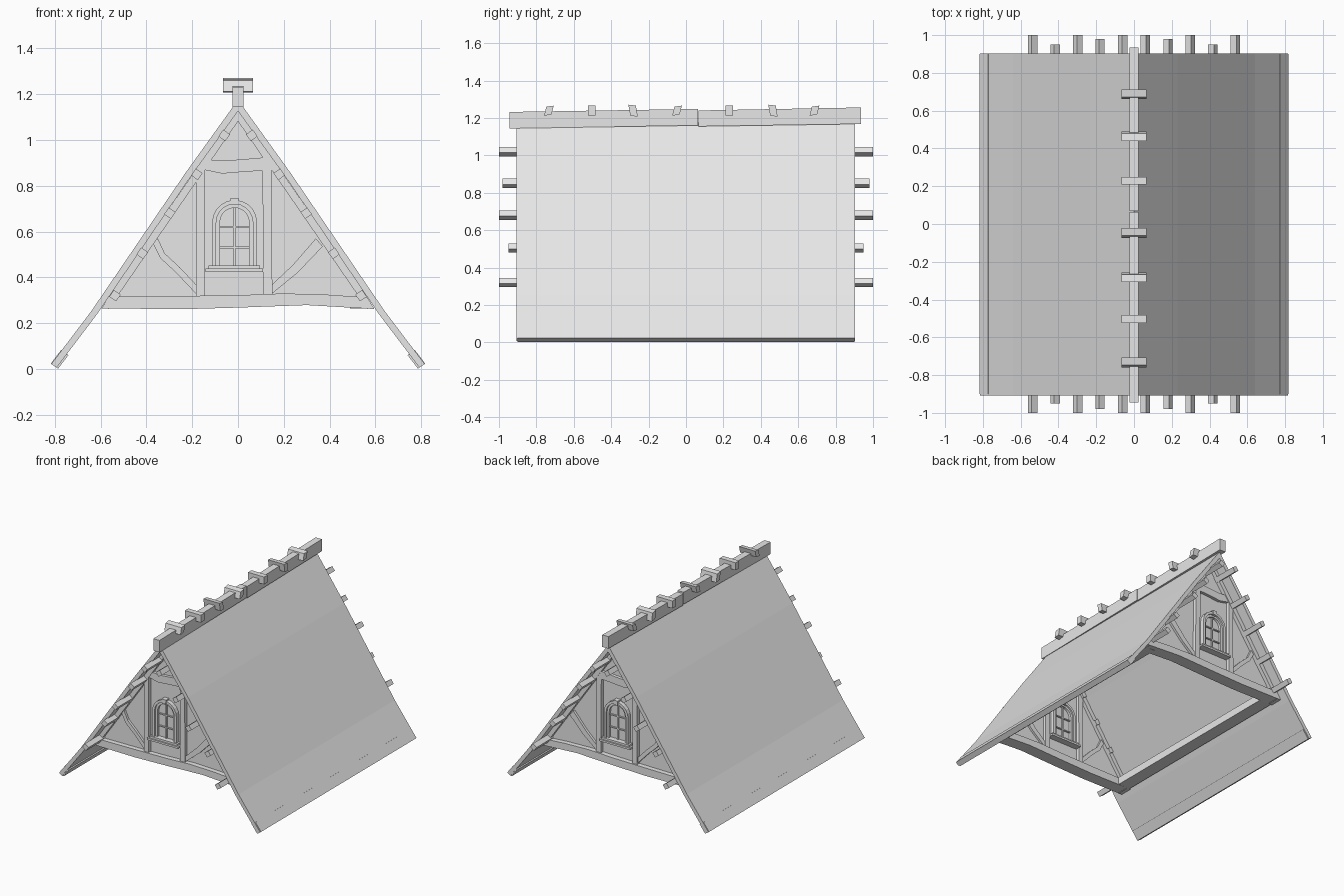
import bpy, bmesh, math

cube = bpy.data.objects.get("Cube")
if cube:
    bpy.data.objects.remove(cube, do_unlink=True)

grey = bpy.data.materials.new("plain_grey")
grey.use_nodes = True
grey.diffuse_color = (0.8, 0.8, 0.8, 1)
grey.node_tree.nodes["Principled BSDF"].inputs["Base Color"].default_value = (0.8, 0.8, 0.8, 1)


def finish(name, bm):
    bmesh.ops.recalc_face_normals(bm, faces=bm.faces)
    mesh = bpy.data.meshes.new(name)
    bm.to_mesh(mesh)
    bm.free()
    mesh.materials.append(grey)
    ob = bpy.data.objects.new(name, mesh)
    bpy.context.collection.objects.link(ob)
    return ob


def prism(name, pts, a, b, axis="y"):
    """Extrude a closed outline from a to b; outline is (x, z), or (y, z) for axis x."""
    bm = bmesh.new()
    place = (lambda p, d: (p[0], d, p[1])) if axis == "y" else (lambda p, d: (d, p[0], p[1]))
    lo = [bm.verts.new(place(p, a)) for p in pts]
    hi = [bm.verts.new(place(p, b)) for p in pts]
    bm.faces.new(lo)
    bm.faces.new(hi)
    for i in range(len(pts)):
        j = (i + 1) % len(pts)
        bm.faces.new((lo[i], lo[j], hi[j], hi[i]))
    return finish(name, bm)


def ring(name, outer, inner, a, b):
    """Frame between two outlines with the same number of points."""
    bm = bmesh.new()
    loops = [[bm.verts.new((x, y, z)) for x, z in pts]
             for pts, y in ((outer, a), (outer, b), (inner, b), (inner, a))]
    n = len(outer)
    for k in range(4):
        p, q = loops[k], loops[(k + 1) % 4]
        for i in range(n):
            j = (i + 1) % n
            bm.faces.new((p[i], p[j], q[j], q[i]))
    return finish(name, bm)


def rect(x0, x1, z0, z1):
    return [(x0, z0), (x1, z0), (x1, z1), (x0, z1)]


def arch(cx, r, z0, spring, n=10):
    top = [(cx + r * math.cos(math.pi * i / n), spring + r * math.sin(math.pi * i / n))
           for i in range(n + 1)]
    return [(cx - r, z0), (cx + r, z0)] + top


# Roof slope: outer line and its unit normal
SLOPE, APEX = 1.451, 1.18
NX, NZ = 0.823, 0.567


def inset(p, t):
    if p[0] == 0:
        return (0, p[1] - t / NZ)
    return (p[0] - NX * t, p[1] - NZ * t)


def on_slope(x, t):
    """Point at x on the line lying t beneath the roof surface."""
    return (x, APEX - SLOPE * x - t / NZ)


def flip(pts, side):
    return [(side * x, z) for x, z in pts]


ROOF = [(0, 1.175), (0.23, 0.855), (0.42, 0.576), (0.64, 0.253), (0.815, 0.022)]
PURLINS = [(0.06, 1.02, 1.0), (0.18, 0.85, 0.98), (0.298, 0.68, 1.0),
           (0.418, 0.505, 0.95), (0.537, 0.32, 1.0)]

for side, label in ((1, "left"), (-1, "right")):
    # Roof slab and eave trim
    slab = ROOF + [inset(p, 0.028) for p in reversed(ROOF)]
    prism(label + "_roof", flip(slab, side), -0.907, 0.903)
    edge = [(0.77, 0.081), ROOF[-1]]
    trim = [inset(p, -0.003) for p in edge] + [inset(p, 0.036) for p in reversed(edge)]
    prism(label + "_eave_trim", flip(trim, side), -0.9, 0.9)
    # Sill running along the side
    sill = [(0.49, 0.265), (0.585, 0.265), (0.55, 0.32), (0.49, 0.32)]
    prism(label + "_side_sill", flip(sill, side), -0.8, 0.8)

# Ridge beam in two lengths
prism("ridge_beam_front", [(-0.945, 1.144), (0.063, 1.16), (0.063, 1.248), (-0.945, 1.232)],
      -0.025, 0.025, "x")
prism("ridge_beam_back", [(0.068, 1.155), (0.935, 1.168), (0.935, 1.256), (0.068, 1.24)],
      -0.025, 0.025, "x")

# Cross blocks pegged over the ridge
for i, y in enumerate((-0.733, -0.503, -0.283, -0.048, 0.23, 0.465, 0.687)):
    lean = (0.006, 0, -0.005)[i % 3]
    prism("ridge_block", [(y - 0.02 - lean, 1.212), (y + 0.02 - lean, 1.212 + lean),
                          (y + 0.02 + lean, 1.266), (y - 0.02 + lean, 1.266 - lean)],
          -0.065, 0.065, "x")

# Both gables
for s, end in ((-1, "front"), (1, "back")):
    def part(name, pts, y0, y1):
        return prism(end + "_" + name, pts, s * y0, s * y1)

    # Plaster wall
    foot = on_slope(0.55, 0.03)
    part("gable_wall", [(-0.55, 0.3), (0.55, 0.3), foot, (0, on_slope(0, 0.03)[1]),
                        (-foot[0], foot[1])], 0.778, 0.802)

    # Sagging tie beam
    part("tie_beam", [(-0.595, 0.265), (-0.25, 0.261), (0, 0.268), (0.3, 0.279), (0.595, 0.262),
                      (0.565, 0.312), (0.4, 0.324), (0.2, 0.33), (0, 0.322), (-0.3, 0.318),
                      (-0.565, 0.316)], 0.745, 0.838)

    for side in (1, -1):
        # Rafter under the roof edge
        rafter = [on_slope(0, 0.024), on_slope(0.565, 0.024), on_slope(0.565, 0.056),
                  on_slope(0, 0.056)]
        part("rafter", flip(rafter, side), 0.752, 0.83)
        # Purlin ends, turned to the slope
        for x, z, tip in PURLINS:
            h = 0.018
            quad = [(x + u * h * NX + v * h * NZ, z + u * h * NZ - v * h * NX)
                    for u, v in ((-1, -1), (1, -1), (1, 1), (-1, 1))]
            part("purlin_end", flip(quad, side), 0.74, tip)

    # Posts, collar and braces
    part("left_post", [(0.11, 0.32), (0.15, 0.32), (0.146, 0.9), (0.107, 0.93)], 0.755, 0.828)
    part("right_post", [(-0.184, 0.31), (-0.145, 0.31), (-0.144, 0.9), (-0.183, 0.86)],
         0.755, 0.828)
    part("collar_beam", [(-0.16, 0.872), (-0.07, 0.853), (0.04, 0.862), (0.16, 0.868),
                         (0.13, 0.925), (0.05, 0.918), (-0.05, 0.91), (-0.13, 0.914)],
         0.758, 0.824)
    part("right_brace", [(-0.375, 0.555), (-0.34, 0.485), (-0.27, 0.42), (-0.18, 0.325),
                         (-0.18, 0.365), (-0.255, 0.445), (-0.32, 0.505), (-0.35, 0.57)],
         0.762, 0.82)
    part("left_brace", [(0.37, 0.535), (0.26, 0.42), (0.15, 0.33), (0.15, 0.37),
                        (0.24, 0.455), (0.34, 0.57)], 0.762, 0.82)

    # Arched window
    cx, spring, base = -0.015, 0.64, 0.445
    shapes = [arch(cx, r, base, spring) for r in (0.098, 0.08, 0.064)]
    ring(end + "_window_surround", shapes[0], shapes[1], s * 0.75, s * 0.832)
    ring(end + "_window_frame", shapes[1], shapes[2], s * 0.76, s * 0.82)
    part("window_mullion", rect(cx - 0.005, cx + 0.005, base, 0.702), 0.768, 0.812)
    for z in (0.53, 0.62):
        part("window_bar", rect(cx - 0.065, cx + 0.065, z - 0.004, z + 0.004), 0.768, 0.812)
    part("window_keystone", [(cx - 0.014, 0.715), (cx + 0.014, 0.715), (cx + 0.018, 0.747),
                             (cx - 0.018, 0.747)], 0.745, 0.838)
    part("window_sill", rect(-0.142, 0.11, 0.424, 0.438), 0.73, 0.852)
    part("window_sill_step", rect(-0.128, 0.097, 0.438, 0.452), 0.74, 0.842)
